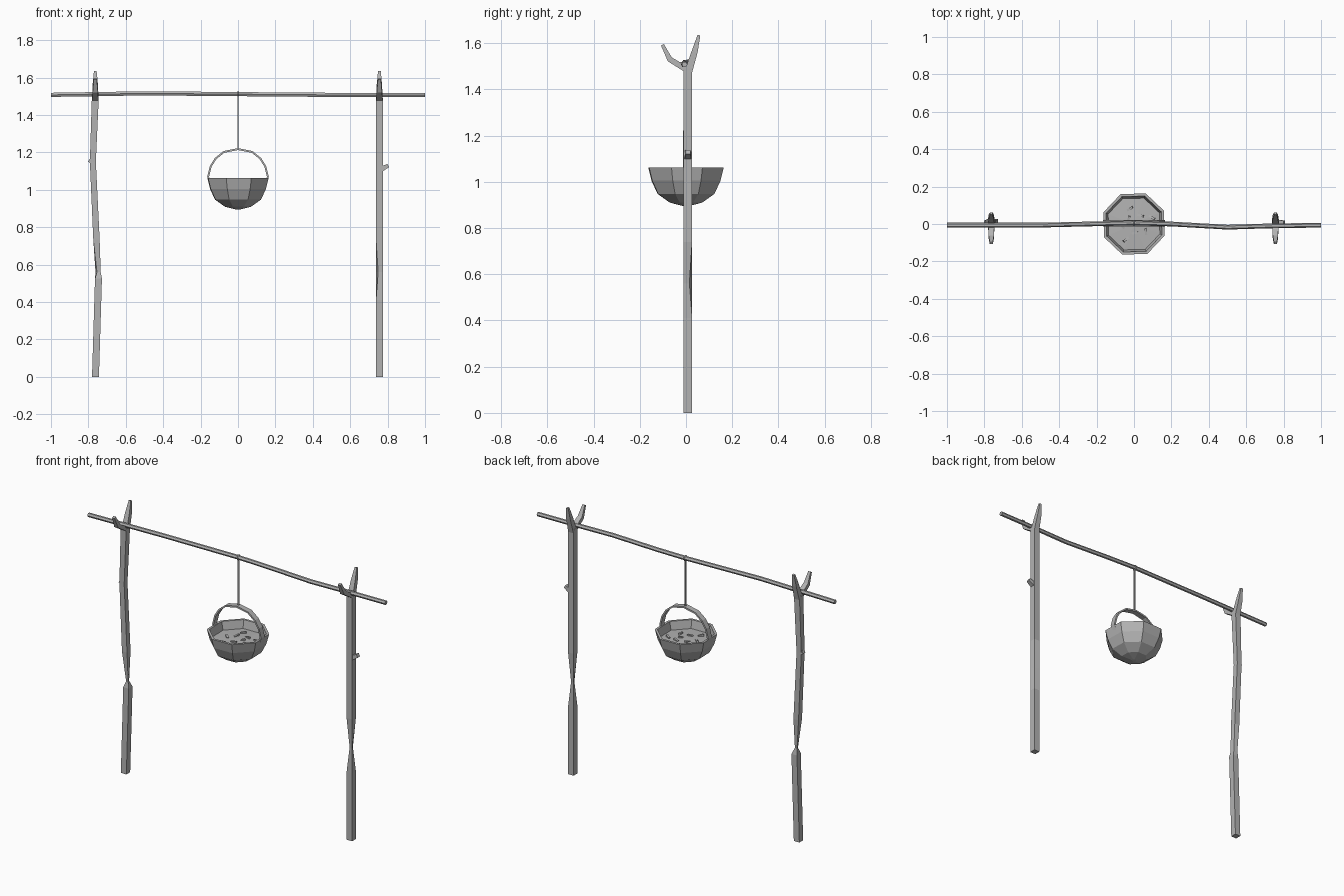
import bpy, bmesh, math, random
from mathutils import Vector, Matrix

cube = bpy.data.objects.get("Cube")
if cube:
    bpy.data.objects.remove(cube, do_unlink=True)

gray = bpy.data.materials.new("plain gray")
gray.use_nodes = True
tone = (0.45, 0.45, 0.45, 1)
gray.diffuse_color = tone
gray.node_tree.nodes["Principled BSDF"].inputs["Base Color"].default_value = tone


def finish(name, bm):
    bmesh.ops.recalc_face_normals(bm, faces=bm.faces)
    mesh = bpy.data.meshes.new(name)
    bm.to_mesh(mesh)
    bm.free()
    mesh.materials.append(gray)
    obj = bpy.data.objects.new(name, mesh)
    bpy.context.collection.objects.link(obj)
    return obj


def loft(name, rings):
    """Skin a list of equal-length point rings and cap both ends."""
    bm = bmesh.new()
    loops = [[bm.verts.new(p) for p in ring] for ring in rings]
    n = len(loops[0])
    for a, b in zip(loops, loops[1:]):
        for i in range(n):
            j = (i + 1) % n
            bm.faces.new((a[i], a[j], b[j], b[i]))
    bm.faces.new(loops[0])
    bm.faces.new(loops[-1])
    return finish(name, bm)


def square(x, y, z, h, pinch=0.0):
    """Horizontal square ring; pinch pulls one pair of opposite corners in."""
    k = h - pinch
    return [(x - k, y - k, z), (x + h, y - h, z), (x + k, y + k, z), (x - h, y + h, z)]


def tube(name, path, sides, flat_axis=None):
    """Tube through (point, width, thickness) entries; flat_axis takes the width."""
    pts = [Vector(p) for p, w, t in path]
    rings = []
    for i, (p, w, t) in enumerate(path):
        d = (pts[min(i + 1, len(pts) - 1)] - pts[max(i - 1, 0)]).normalized()
        u = Vector(flat_axis or (0, 0, 1))
        v = d.cross(u).normalized()
        off = math.pi / sides
        s = 1 / math.cos(off)
        rings.append([pts[i] + s * (u * w * math.cos(off + k * 2 * math.pi / sides)
                                    + v * t * math.sin(off + k * 2 * math.pi / sides))
                      for k in range(sides)])
    return loft(name, rings)


# Posts: one crooked, one straight, both pinched low down
H, Y = 0.0185, 0.008
loft("right_post", [square(-0.762, Y, 0, H), square(-0.746, Y, 0.525, H),
                    square(-0.748, Y, 0.56, 0.014, 0.008), square(-0.757, Y, 0.74, 0.017),
                    square(-0.776, Y, 1.15, 0.016), square(-0.763, Y, 1.49, H)])
loft("left_post", [square(0.756, Y, 0, H), square(0.756, Y, 0.41, H),
                   square(0.756, Y, 0.56, H, 0.012), square(0.756, Y, 0.74, H),
                   square(0.756, Y, 1.49, H)])

# Forked tops and cut branch stubs
for side, x in (("right", -0.763), ("left", 0.756)):
    tube(side + "_front_tine", [((x, 0.012, 1.48), 0.018, 0.013), ((x, -0.07, 1.53), 0.014, 0.012),
                                ((x, -0.102, 1.593), 0.008, 0.007)], 4, (1, 0, 0))
    tube(side + "_back_tine", [((x, 0.008, 1.47), 0.018, 0.017), ((x, 0.038, 1.565), 0.014, 0.013),
                               ((x, 0.056, 1.635), 0.007, 0.006)], 4, (1, 0, 0))
tube("right_stub", [((-0.77, Y, 1.145), 0.016, 0.014), ((-0.797, Y, 1.158), 0.011, 0.009)], 4, (0, 1, 0))
tube("left_stub", [((0.765, Y, 1.11), 0.014, 0.014), ((0.803, Y, 1.13), 0.011, 0.01)], 4, (0, 1, 0))

# Crossbar resting in the forks
bar = [(-1, -0.006, 1.508), (-0.5, -0.006, 1.516), (0, 0.006, 1.512),
       (0.2, 0, 1.51), (0.5, -0.017, 1.508), (0.7, -0.011, 1.508), (1, -0.006, 1.508)]
tube("crossbar", [(p, 0.011, 0.011) for p in bar], 6)

# Rope with a loop over the bar
tube("rope", [((0, 0.006, 1.215), 0.004, 0.004), ((0, 0.006, 1.505), 0.004, 0.004)], 4, (1, 0, 0))
bpy.ops.mesh.primitive_torus_add(major_segments=8, minor_segments=4, major_radius=0.014,
                                 minor_radius=0.004, location=(0, 0.006, 1.512),
                                 rotation=(0, math.pi / 2, 0))
bpy.context.object.name = "rope_loop"
bpy.context.object.data.materials.append(gray)

# Faceted bowl with a thick wall
TURN = math.radians(24)


def octagon(r, z):
    return [(r * math.cos(TURN + k * math.pi / 4), r * math.sin(TURN + k * math.pi / 4), z)
            for k in range(8)]


loft("bowl", [octagon(r, z) for r, z in ((0.012, 0.895), (0.075, 0.91), (0.132, 0.948),
                                         (0.16, 1.005), (0.175, 1.063), (0.16, 1.063),
                                         (0.147, 1.01), (0.12, 0.96))])

# Stew surface and floating chunks
loft("stew", [octagon(0.135, 0.985), octagon(0.15, 1.014), octagon(0.02, 1.02)])
rng = random.Random(4)
bm = bmesh.new()
for i in range(9):
    a = i * 2.4
    r = 0.03 + 0.009 * i
    m = (Matrix.Translation((r * math.cos(a), r * math.sin(a), 1.019))
         @ Matrix.Rotation(rng.uniform(0, math.pi), 4, "Z")
         @ Matrix.Rotation(rng.uniform(-0.3, 0.3), 4, "Y")
         @ Matrix.Diagonal((0.034, 0.012, 0.012, 1)))
    bmesh.ops.create_cube(bm, size=1, matrix=m)
finish("stew_chunks", bm)

# Flat arched handle whose ends tuck inside the rim
half = [(0.148, 1.03), (0.16, 1.07), (0.146, 1.125), (0.12, 1.167), (0.075, 1.203)]
arch = [(-x, z) for x, z in half] + [(0, 1.218)] + [(x, z) for x, z in reversed(half)]
tube("handle", [((x, 0.004, z), 0.017, 0.005) for x, z in arch], 4, (0, 1, 0))
